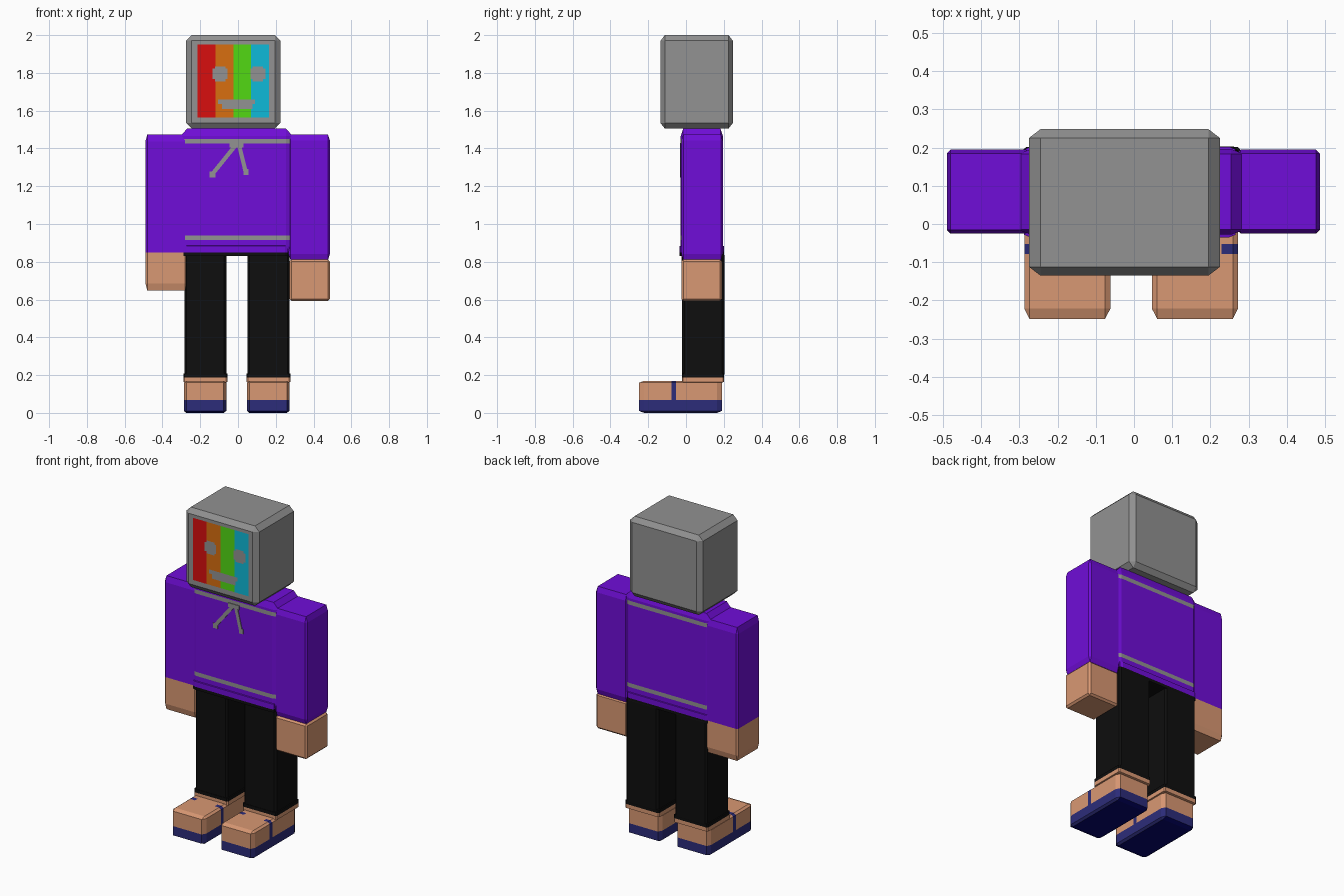
import bpy, bmesh, math
from mathutils import Vector

if "Cube" in bpy.data.objects:
    bpy.data.objects.remove(bpy.data.objects["Cube"])


def lin(c):
    c /= 255
    return c / 12.92 if c <= 0.04045 else ((c + 0.055) / 1.055) ** 2.4


def colour(name, r, g, b):
    m = bpy.data.materials.new(name)
    m.diffuse_color = (lin(r), lin(g), lin(b), 1)
    m.use_nodes = True
    m.node_tree.nodes["Principled BSDF"].inputs["Base Color"].default_value = m.diffuse_color
    return m


PURPLE = colour("purple", 112, 13, 216)
GREY = colour("grey", 146, 146, 146)
SKIN = colour("skin", 217, 152, 115)
BLACK = colour("black", 14, 14, 14)
NAVY = colour("navy", 44, 44, 122)
DEEP = colour("deep blue", 4, 4, 112)
RED = colour("red", 216, 14, 14)
ORANGE = colour("orange", 216, 110, 16)
GREEN = colour("green", 82, 216, 20)
CYAN = colour("cyan", 14, 186, 216)


def box(name, lo, hi, frac, mats, cuts=(), rule=None, facing=None):
    """Chamfered box (chamfer proportional to size), cut on planes, coloured by rule."""
    bm = bmesh.new()
    bmesh.ops.create_cube(bm, size=1)
    if frac:
        bmesh.ops.bevel(bm, geom=bm.edges[:], offset=frac, segments=1,
                        affect='EDGES', profile=0.5)
    lo, hi = Vector(lo), Vector(hi)
    for v in bm.verts:
        v.co = Vector([(lo[i] + hi[i]) / 2 + v.co[i] * (hi[i] - lo[i]) for i in range(3)])
    bm.normal_update()
    for axis, value in cuts:
        no = Vector((0, 0, 0))
        no[axis] = 1
        faces = [f for f in bm.faces if facing is None or f.normal.dot(Vector(facing)) > 0.9]
        geom = list({e for f in faces for e in f.edges}) + \
            list({v for f in faces for v in f.verts}) + faces
        bmesh.ops.bisect_plane(bm, geom=geom, plane_co=no * value, plane_no=no, dist=1e-5)
    bm.normal_update()
    if rule:
        for f in bm.faces:
            f.material_index = mats.index(rule(f.calc_center_median(), f.normal))
    me = bpy.data.meshes.new(name)
    bm.to_mesh(me)
    bm.free()
    for m in mats:
        me.materials.append(m)
    ob = bpy.data.objects.new(name, me)
    bpy.context.collection.objects.link(ob)
    return ob


# Head with a striped face, square eyes and a mouth
EYES, EYE_Z = (-0.095, 0.105), 1.795
STRIPES = (RED, ORANGE, GREEN, CYAN)
X0, X1, Z0, Z1 = -0.215, 0.165, 1.565, 1.95
STEP = (X1 - X0) / 4


def face_rule(c, n):
    if n.y > -0.9 or not (X0 < c.x < X1 and Z0 < c.z < Z1):
        return GREY
    for ex in EYES:
        dx, dz = abs(c.x - ex), abs(c.z - EYE_Z)
        if dx < 0.04 and dz < 0.04 and not (dx > 0.028 and dz > 0.028):
            return GREY
    if 1.635 < c.z < 1.66 and -0.105 < c.x < 0.09:
        return GREY
    if 1.608 < c.z < 1.635 and -0.085 < c.x < 0.078:
        return GREY
    return STRIPES[int((c.x - X0) / STEP)]


cuts = [(0, X0 + STEP * i) for i in range(5)]
cuts += [(2, z) for z in (Z0, Z1, 1.608, 1.635, 1.66)]
cuts += [(0, x) for x in (-0.105, -0.085, 0.078, 0.09)]
cuts += [(0, ex + d) for ex in EYES for d in (-0.04, -0.028, 0.028, 0.04)]
cuts += [(2, EYE_Z + d) for d in (-0.04, -0.028, 0.028, 0.04)]
box("head", (-0.275, -0.135, 1.505), (0.225, 0.248, 2.0), 0.06,
    [GREY, *STRIPES], cuts, face_rule, (0, -1, 0))


# Sweater body with two trim stripes on front and back
def trim_rule(c, n):
    trim = 0.915 < c.z < 0.94 or 1.425 < c.z < 1.45
    return GREY if trim and abs(n.y) > 0.9 else PURPLE


box("torso", (-0.305, -0.028, 0.84), (0.29, 0.196, 1.505), 0.06, [PURPLE, GREY],
    [(2, z) for z in (0.915, 0.94, 1.425, 1.45)], trim_rule)
box("hem", (-0.288, -0.035, 0.83), (0.266, 0.202, 0.885), 0.03, [PURPLE, BLACK],
    [(2, 0.85)], lambda c, n: BLACK if c.z < 0.85 else PURPLE)


# Drawstring made of thin plates on the chest
def cord(name, a, b, width):
    a, b = Vector(a), Vector(b)
    d = b - a
    ob = box(name, (-d.length / 2, -0.003, -width / 2), (d.length / 2, 0.003, width / 2),
             0, [GREY])
    mid = (a + b) / 2
    ob.location = (mid.x, -0.029, mid.y)
    ob.rotation_euler = (0, -math.atan2(d.y, d.x), 0)


cord("cord_knot", (-0.045, 1.417), (0.03, 1.417), 0.025)
cord("cord_left", (-0.01, 1.42), (-0.135, 1.265), 0.022)
cord("cord_right", (0.005, 1.42), (0.042, 1.27), 0.022)
cord("cord_left_end", (-0.15, 1.262), (-0.118, 1.262), 0.03)
cord("cord_right_end", (0.028, 1.275), (0.056, 1.275), 0.03)

# Arms: one sleeve runs straight into its hand, the other hand is a separate block
box("left_arm", (-0.49, -0.025, 0.648), (-0.272, 0.195, 1.475), 0.045, [PURPLE, SKIN],
    [(2, 0.85)], lambda c, n: SKIN if c.z < 0.85 else PURPLE)
box("right_sleeve", (0.268, -0.025, 0.808), (0.487, 0.195, 1.475), 0.05, [PURPLE])
box("right_hand", (0.272, -0.025, 0.593), (0.487, 0.19, 0.812), 0.05, [SKIN])

# Legs, ankle cuffs and shoes with side straps
for side, x0, x1 in (("left", -0.283, -0.062), ("right", 0.051, 0.272)):
    cx = (x0 + x1) / 2
    box(side + "_leg", (x0, -0.02, 0.17), (x1, 0.203, 0.87), 0.05, [BLACK])
    box(side + "_cuff", (x0 - 0.006, -0.022, 0.162), (x1 + 0.006, 0.202, 0.21), 0.03,
        [BLACK, SKIN], [(2, 0.188)], lambda c, n: SKIN if c.z < 0.188 else BLACK)

    def shoe_rule(c, n):
        if n.z < -0.9:
            return DEEP
        strap = -0.078 < c.y < -0.052 and abs(c.x - cx) > 0.068
        return NAVY if c.z < 0.067 or strap else SKIN

    box(side + "_shoe", (x0 - 0.004, -0.248, 0.0), (x1, 0.19, 0.17), 0.06,
        [SKIN, NAVY, DEEP],
        [(2, 0.067), (1, -0.078), (1, -0.052), (0, cx - 0.068), (0, cx + 0.068)], shoe_rule)
